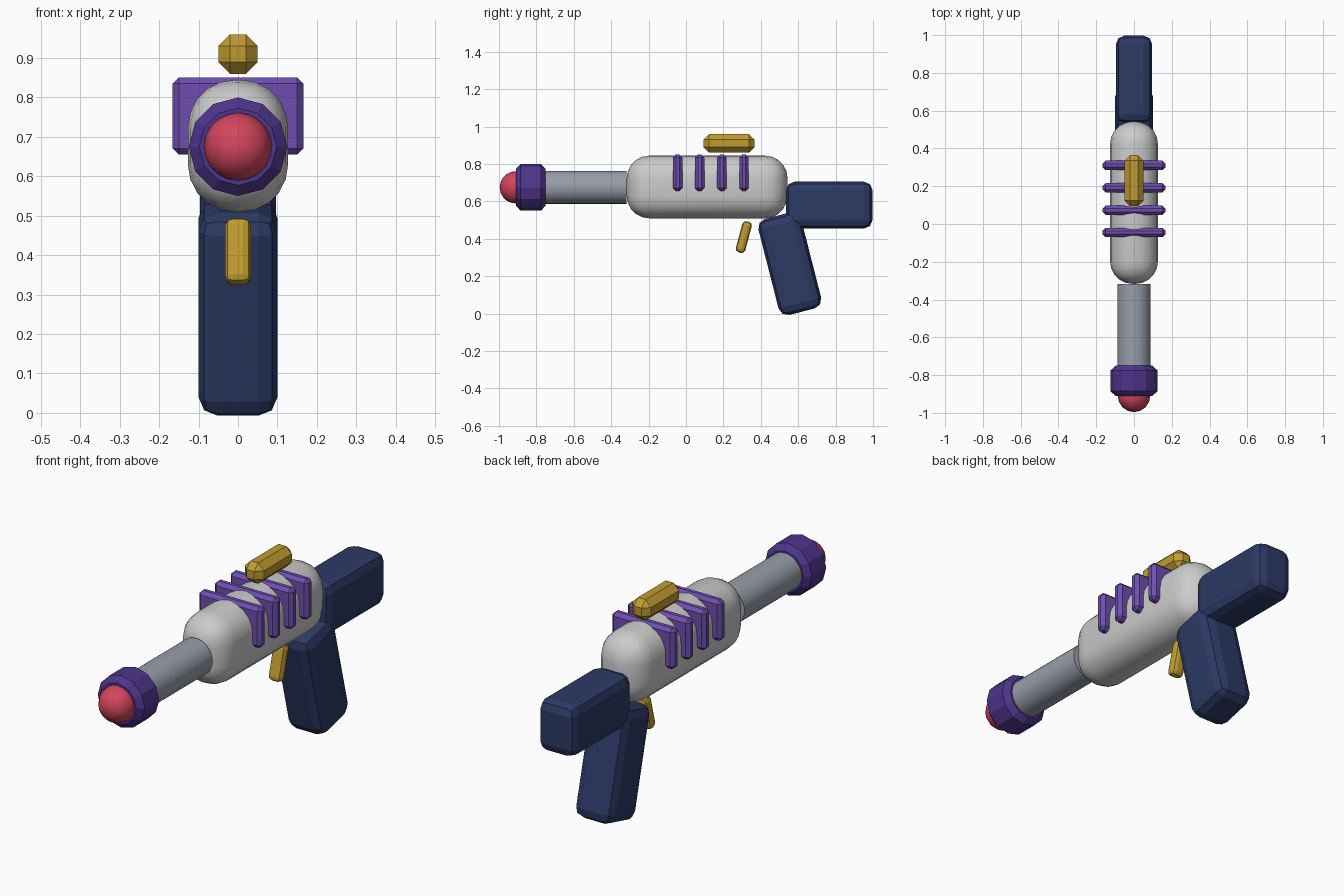
import bpy, bmesh, math
from mathutils import Matrix

if "Cube" in bpy.data.objects:
    bpy.data.objects.remove(bpy.data.objects["Cube"])

COLORS = {
    "navy": (0.025, 0.042, 0.13, 1), "violet": (0.16, 0.075, 0.43, 1),
    "purple": (0.075, 0.035, 0.26, 1), "gold": (0.52, 0.33, 0.03, 1),
    "red": (0.65, 0.06, 0.11, 1), "steel": (0.31, 0.34, 0.40, 1),
}
AXIS_Z = 0.675  # height of the barrel axis


def finish(name, bm, color=None, smooth=None):
    mesh = bpy.data.meshes.new(name)
    bm.normal_update()
    bm.to_mesh(mesh)
    bm.free()
    obj = bpy.data.objects.new(name, mesh)
    bpy.context.collection.objects.link(obj)
    if color:
        mat = bpy.data.materials.get(color) or bpy.data.materials.new(color)
        mat.diffuse_color = COLORS[color]
        mat.use_nodes = True
        mat.node_tree.nodes["Principled BSDF"].inputs["Base Color"].default_value = mat.diffuse_color
        mesh.materials.append(mat)
    if smooth:
        bpy.ops.object.select_all(action='DESELECT')
        obj.select_set(True)
        bpy.context.view_layer.objects.active = obj
        bpy.ops.object.shade_smooth_by_angle(angle=math.radians(smooth))
    return obj


def rounded_box(name, size, loc, bevel, segments, color=None, tilt=0, smooth=None):
    bm = bmesh.new()
    bmesh.ops.create_cube(bm, size=1)
    bmesh.ops.scale(bm, vec=size, verts=bm.verts)
    bmesh.ops.bevel(bm, geom=bm.edges[:], offset=bevel, segments=segments,
                    profile=0.5, affect='EDGES')
    bm.transform(Matrix.Translation(loc) @ Matrix.Rotation(math.radians(tilt), 4, 'X'))
    return finish(name, bm, color, smooth)


def tube(name, radius, y0, y1, sides, color, bevel=0, smooth=None):
    bm = bmesh.new()
    bmesh.ops.create_cone(bm, cap_ends=True, segments=sides, radius1=radius,
                          radius2=radius, depth=y1 - y0)
    if bevel:
        rims = [e for e in bm.edges if abs(e.verts[0].co.z - e.verts[1].co.z) < 1e-5]
        bmesh.ops.bevel(bm, geom=rims, offset=bevel, segments=1, affect='EDGES')
    bm.transform(Matrix.Translation((0, (y0 + y1) / 2, AXIS_Z))
                 @ Matrix.Rotation(math.pi / 2, 4, 'X'))
    return finish(name, bm, color, smooth)


# Body and barrel
rounded_box("body", (0.254, 0.86, 0.335), (0, 0.113, 0.677), 0.12, 5, smooth=40)
tube("barrel", 0.088, -0.84, -0.318, 32, "steel", smooth=30)

# Muzzle collar and glowing tip
tube("muzzle_collar", 0.125, -0.91, -0.75, 12, "purple", bevel=0.026)
bm = bmesh.new()
bmesh.ops.create_uvsphere(bm, u_segments=16, v_segments=10, radius=0.086)
bm.transform(Matrix.Translation((0, -0.91, AXIS_Z)))
finish("muzzle_tip", bm, "red", smooth=40)

# Cooling fins
for i in range(4):
    rounded_box(f"fin_{i + 1}", (0.332, 0.05, 0.196),
                (0, -0.045 + i * 0.1183, 0.753), 0.016, 1, "violet")

# Sight above the body and trigger below
rounded_box("sight", (0.1, 0.272, 0.1), (0, 0.23, 0.91), 0.03, 1, "gold")
rounded_box("trigger", (0.066, 0.052, 0.172), (0, 0.309, 0.409), 0.02, 2, "gold", tilt=-15)

# Grip and stock
rounded_box("grip", (0.2, 0.235, 0.53), (0, 0.555, 0.267), 0.048, 2, "navy", tilt=14.3)
rounded_box("stock", (0.192, 0.462, 0.25), (0, 0.766, 0.58), 0.045, 2, "navy")
